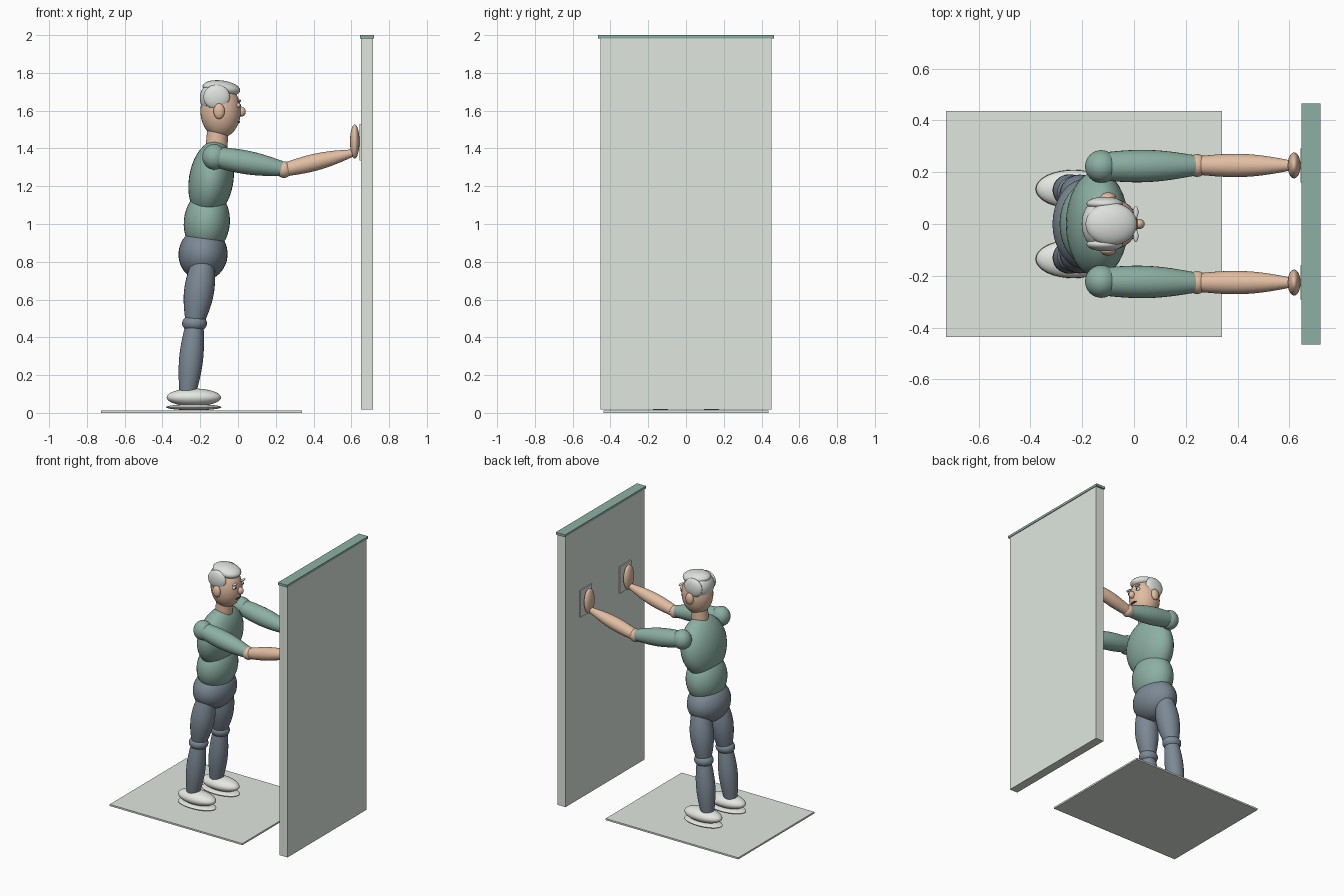
import bpy, bmesh, math
from mathutils import Vector

if "Cube" in bpy.data.objects:
    bpy.data.objects.remove(bpy.data.objects["Cube"])


def material(name, r, g, b):
    def lin(c):
        c /= 255
        return c / 12.92 if c <= 0.04045 else ((c + 0.055) / 1.055) ** 2.4
    m = bpy.data.materials.new(name)
    m.diffuse_color = (lin(r), lin(g), lin(b), 1)
    m.use_nodes = True
    m.node_tree.nodes["Principled BSDF"].inputs["Base Color"].default_value = m.diffuse_color
    return m


PALE = material("pale_grey_green", 224, 231, 223)
GREEN = material("sage_green", 141, 176, 163)
SKIN = material("skin", 226, 189, 162)
BLUE = material("slate_blue", 124, 137, 149)
HAIR = material("silver_hair", 222, 225, 221)
SHOE = material("off_white", 232, 234, 228)
DARK = material("dark_brown", 62, 50, 48)


def box(name, lo, hi, mat):
    bpy.ops.mesh.primitive_cube_add(size=1, location=[(a + b) / 2 for a, b in zip(lo, hi)])
    o = bpy.context.object
    o.name = name
    o.scale = [b - a for a, b in zip(lo, hi)]
    o.data.materials.append(mat)
    return o


def blob(name, loc, radii, mat, tilt=0):
    """Ellipsoid; a positive tilt leans its top towards +x."""
    bpy.ops.mesh.primitive_uv_sphere_add(segments=32, ring_count=20, radius=1, location=loc,
                                         rotation=(0, math.radians(tilt), 0))
    o = bpy.context.object
    o.name = name
    o.scale = radii
    o.data.materials.append(mat)
    bpy.ops.object.shade_smooth()
    return o


def limb(name, a, b, r0, r1, bulge, mat, rings=12, sides=28):
    """Tapered, swelling tube with flat ends from a to b."""
    a, b = Vector(a), Vector(b)
    turn = (b - a).to_track_quat('Z', 'Y')
    bm = bmesh.new()
    loops = []
    for i in range(rings + 1):
        t = i / rings
        r = r0 + (r1 - r0) * t + bulge * math.sin(math.pi * t)
        loops.append([bm.verts.new(a.lerp(b, t) + turn @ Vector(
            (r * math.cos(k * math.tau / sides), r * math.sin(k * math.tau / sides), 0)))
            for k in range(sides)])
    for p, q in zip(loops, loops[1:]):
        for k in range(sides):
            n = (k + 1) % sides
            bm.faces.new((p[k], p[n], q[n], q[k]))
    bm.faces.new(loops[0][::-1])
    bm.faces.new(loops[-1])
    mesh = bpy.data.meshes.new(name)
    bm.to_mesh(mesh)
    bm.free()
    o = bpy.data.objects.new(name, mesh)
    bpy.context.collection.objects.link(o)
    mesh.materials.append(mat)
    bpy.ops.object.select_all(action='DESELECT')
    o.select_set(True)
    bpy.context.view_layer.objects.active = o
    bpy.ops.object.shade_smooth_by_angle(angle=math.radians(40))
    return o


# Floor mat and wall with its cap
box("floor_mat", (-0.725, -0.436, 0), (0.34, 0.436, 0.012), PALE)
box("wall", (0.65, -0.453, 0.018), (0.715, 0.453, 1.985), PALE)
box("wall_cap", (0.646, -0.465, 1.983), (0.72, 0.465, 2.0), GREEN)

# Trunk, leaning forward
blob("chest", (-0.142, 0, 1.235), (0.118, 0.205, 0.208), GREEN, 9)
blob("abdomen", (-0.165, 0, 1.01), (0.122, 0.165, 0.17), GREEN, 5)
blob("pelvis", (-0.185, 0, 0.84), (0.13, 0.175, 0.14), BLUE, 5)
limb("neck", (-0.115, 0, 1.38), (-0.107, 0, 1.5), 0.058, 0.056, 0, SKIN)

# Head, hair and central face features
blob("head", (-0.092, 0, 1.598), (0.107, 0.1, 0.142), SKIN)
blob("hair_back", (-0.138, 0, 1.665), (0.064, 0.092, 0.082), HAIR)
blob("hair_top", (-0.088, 0, 1.718), (0.1, 0.082, 0.042), HAIR, 7)
blob("nose", (0.019, 0, 1.595), (0.022, 0.02, 0.026), SKIN)
blob("mouth", (0.003, 0, 1.54), (0.008, 0.03, 0.006), DARK)

# Paired parts
for side, s in (("left", 1), ("right", -1)):
    blob(side + "_hair_side", (-0.113, s * 0.078, 1.672), (0.07, 0.027, 0.066), HAIR)
    blob(side + "_ear", (-0.1, s * 0.103, 1.597), (0.03, 0.019, 0.041), SKIN)
    blob(side + "_eye", (0.001, s * 0.042, 1.628), (0.012, 0.017, 0.013), SHOE)
    blob(side + "_pupil", (0.011, s * 0.042, 1.628), (0.005, 0.007, 0.007), DARK)
    blob(side + "_eyebrow", (0.007, s * 0.046, 1.653), (0.01, 0.024, 0.007), HAIR)

    # Arm reaching to the wall
    y = s * 0.226
    blob(side + "_shoulder", (-0.126, s * 0.222, 1.355), (0.063, 0.063, 0.068), GREEN)
    limb(side + "_upper_arm", (-0.12, s * 0.222, 1.355), (0.232, y, 1.293),
         0.054, 0.04, 0.015, GREEN)
    blob(side + "_elbow", (0.243, y, 1.288), (0.042, 0.044, 0.044), SKIN)
    limb(side + "_forearm", (0.25, y, 1.288), (0.612, y, 1.377), 0.036, 0.018, 0.017, SKIN)
    blob(side + "_hand", (0.618, y, 1.437), (0.025, 0.05, 0.09), SKIN)
    box(side + "_hand_pad", (0.643, y - 0.065, 1.335), (0.652, y + 0.065, 1.53), PALE)

    # Leg and shoe
    limb(side + "_thigh", (-0.182, s * 0.1, 0.815), (-0.23, s * 0.122, 0.475),
         0.055, 0.048, 0.028, BLUE)
    blob(side + "_knee", (-0.23, s * 0.123, 0.474), (0.066, 0.062, 0.047), BLUE)
    limb(side + "_shin", (-0.23, s * 0.124, 0.465), (-0.266, s * 0.133, 0.11),
         0.048, 0.045, 0.017, BLUE)
    blob(side + "_shoe", (-0.234, s * 0.135, 0.082), (0.144, 0.073, 0.047), SHOE)
    blob(side + "_sole", (-0.234, s * 0.135, 0.03), (0.146, 0.074, 0.016), SHOE)
